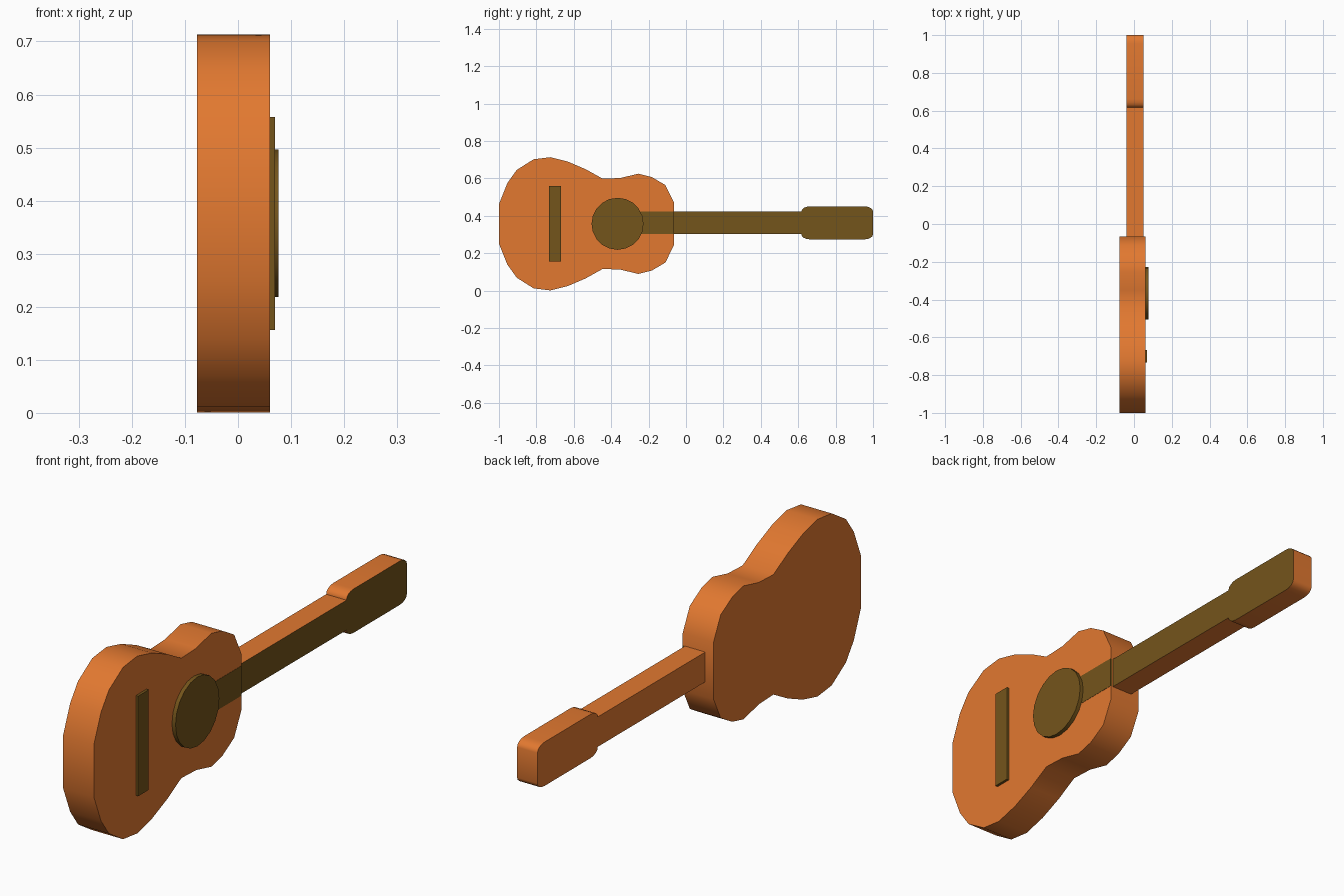
import bpy, bmesh, math

if "Cube" in bpy.data.objects:
    bpy.data.objects.remove(bpy.data.objects["Cube"])

MID = 0.357  # height of the guitar's long axis


def material(name, rgb):
    m = bpy.data.materials.new(name)
    m.diffuse_color = (*rgb, 1)
    m.use_nodes = True
    m.node_tree.nodes["Principled BSDF"].inputs["Base Color"].default_value = m.diffuse_color
    return m


wood = material("orange_wood", (0.76, 0.19, 0.03))
dark = material("dark_wood", (0.175, 0.09, 0.011))


def slab(name, outline, x0, x1, side_mat, front_mat, smooth=True):
    """Extrude a (y, z) outline from x0 to x1; the +x face gets front_mat."""
    bm = bmesh.new()
    base = bm.faces.new([bm.verts.new((x0, y, z)) for y, z in outline])
    ext = bmesh.ops.extrude_face_region(bm, geom=[base], use_keep_orig=True)
    for v in ext["geom"]:
        if isinstance(v, bmesh.types.BMVert):
            v.co.x = x1
    bmesh.ops.recalc_face_normals(bm, faces=bm.faces)
    for f in bm.faces:
        f.material_index = 1 if f.normal.x > 0.9 else 0
    me = bpy.data.meshes.new(name)
    bm.to_mesh(me)
    bm.free()
    me.materials.append(side_mat)
    me.materials.append(front_mat)
    ob = bpy.data.objects.new(name, me)
    bpy.context.collection.objects.link(ob)
    if smooth:
        bpy.ops.object.select_all(action='DESELECT')
        ob.select_set(True)
        bpy.context.view_layer.objects.active = ob
        bpy.ops.object.shade_smooth_by_angle(angle=math.radians(40))
    return ob


def mirrored(half, centre):
    """Close a half profile (y, half width) about a horizontal axis."""
    return ([(y, centre + h) for y, h in half]
            + [(y, centre - h) for y, h in reversed(half)])


def box(y0, y1, z0, z1):
    return [(y0, z0), (y1, z0), (y1, z1), (y0, z1)]


# Waisted body
body_half = [(-1, .106), (-.955, .218), (-.905, .288), (-.815, .345),
             (-.725, .356), (-.63, .332), (-.535, .291), (-.445, .241),
             (-.35, .245), (-.255, .268), (-.183, .25), (-.11, .207),
             (-.065, .115)]
slab("body", mirrored(body_half, MID), -.077, .06, wood, wood)

# Neck and rounded headstock in one piece, dark on the front
neck_half = [(-.08, .06), (.617, .06)]
for cy, start in ((.662, 180), (.955, 90)):
    for i in range(5):
        a = math.radians(start - i * 22.5)
        neck_half.append((cy + .045 * math.cos(a), .061 + .027 * math.sin(a)))
slab("neck_and_headstock", mirrored(neck_half, .362), -.04, .05, wood, dark)

# Fingerboard strip lying flush on the body
slab("fingerboard_end", box(-.30, -.065, .302, .422), .055, .061, dark, dark, False)

# Sound hole disc
N = 20
disc = [(-.366 + .139 * math.cos(2 * math.pi * i / N),
         MID + .139 * math.sin(2 * math.pi * i / N)) for i in range(N)]
slab("sound_hole", disc, .055, .076, dark, dark)

# Bridge
slab("bridge", box(-.733, -.667, .156, .558), .055, .07, dark, dark, False)
